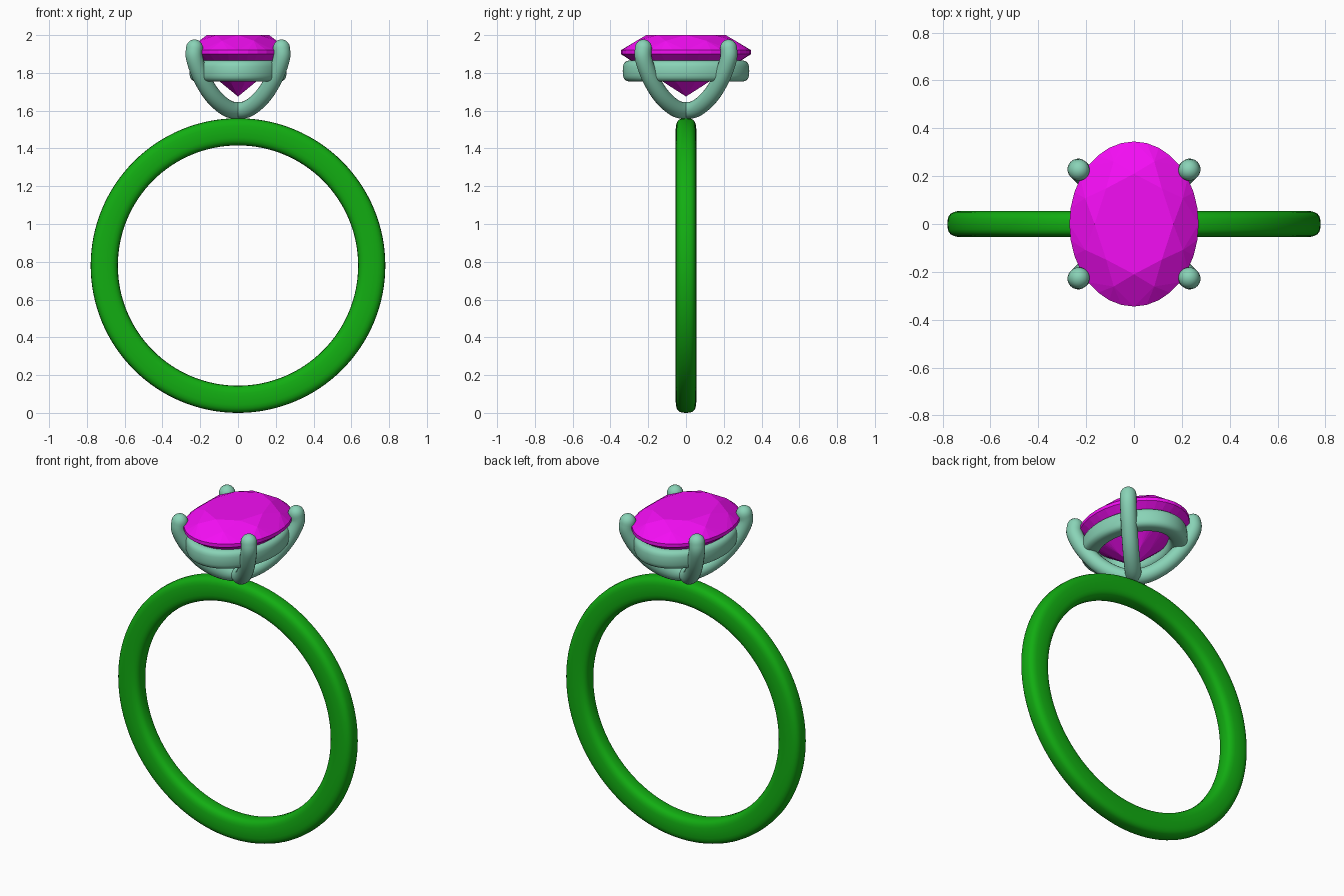
import bpy, bmesh
from math import sin, cos, pi, copysign
from mathutils import Vector, Matrix

if "Cube" in bpy.data.objects:
    bpy.data.objects.remove(bpy.data.objects["Cube"])


def material(name, rgb):
    m = bpy.data.materials.new(name)
    m.diffuse_color = (*rgb, 1)
    m.use_nodes = True
    m.node_tree.nodes["Principled BSDF"].inputs["Base Color"].default_value = m.diffuse_color
    return m


green = material("green", (0.006, 0.42, 0.006))
teal = material("teal", (0.25, 0.65, 0.47))
magenta = material("magenta", (0.9, 0.004, 0.9))


def finish(name, bm, mat, smooth=True):
    bmesh.ops.recalc_face_normals(bm, faces=bm.faces)
    me = bpy.data.meshes.new(name)
    bm.to_mesh(me)
    bm.free()
    for p in me.polygons:
        p.use_smooth = smooth
    me.materials.append(mat)
    ob = bpy.data.objects.new(name, me)
    bpy.context.collection.objects.link(ob)
    return ob


def oval_loop(name, a, b, half_w, half_h, power, n, mat, matrix):
    """Sweep a rounded-rectangle section round an ellipse with radii a and b."""
    bm = bmesh.new()
    rings = []
    for i in range(n):
        t = 2 * pi * i / n
        normal = Vector((b * cos(t), a * sin(t), 0)).normalized()
        ring = []
        for j in range(24):
            u = 2 * pi * j / 24
            r = half_w * copysign(abs(cos(u)) ** power, cos(u))
            h = half_h * copysign(abs(sin(u)) ** power, sin(u))
            p = Vector((a * cos(t), b * sin(t), h)) + normal * r
            ring.append(bm.verts.new(matrix @ p))
        rings.append(ring)
    for i in range(n):
        r0, r1 = rings[i], rings[(i + 1) % n]
        for j in range(24):
            k = (j + 1) % 24
            bm.faces.new((r0[j], r0[k], r1[k], r1[j]))
    return finish(name, bm, mat)


# Finger band and oval rail below the stone
oval_loop("band", 0.708, 0.708, 0.072, 0.055, 0.65, 128, green,
          Matrix.Translation((0, 0, 0.78)) @ Matrix.Rotation(pi / 2, 4, 'X'))
oval_loop("rail", 0.207, 0.285, 0.05, 0.056, 0.65, 96, teal,
          Matrix.Translation((0, 0, 1.81)))

# Four curved prongs with rounded tips: fraction of spread, height
R = 0.045
path = [(0, 1.6), (0.2, 1.608), (0.42, 1.643), (0.62, 1.695), (0.8, 1.765),
        (0.92, 1.83), (0.99, 1.89), (0.98, 1.932)]


def prong(name, sx, sy):
    pts = [Vector((0.235 * sx * f, 0.23 * sy * f, z)) for f, z in path]
    side = Vector((-sy * 0.23, sx * 0.235, 0)).normalized()
    side = Vector((0, 0, 1)).cross(Vector((sx * 0.235, sy * 0.23, 0))).normalized()
    # Catmull-Rom smoothing of the path
    ext = [2 * pts[0] - pts[1]] + pts + [2 * pts[-1] - pts[-2]]
    line = []
    for i in range(len(pts) - 1):
        p0, p1, p2, p3 = ext[i:i + 4]
        for s in range(4):
            t = s / 4
            line.append(0.5 * (2 * p1 + (p2 - p0) * t + (2 * p0 - 5 * p1 + 4 * p2 - p3) * t * t
                               + (3 * p1 - p0 - 3 * p2 + p3) * t ** 3))
    line.append(pts[-1])
    # Stations: tube of constant radius, then a dome at the tip
    tip = (line[-1] - line[-2]).normalized()
    stations = [(p, R) for p in line]
    stations += [(line[-1] + tip * R * sin(a), R * cos(a)) for a in (0.3, 0.6, 0.9, 1.2, 1.45)]
    bm = bmesh.new()
    rings = []
    for i, (p, r) in enumerate(stations):
        d = (stations[min(i + 1, len(stations) - 1)][0] - stations[max(i - 1, 0)][0]).normalized()
        up = d.cross(side)
        rings.append([bm.verts.new(p + r * (side * cos(u) + up * sin(u)))
                      for u in [2 * pi * j / 20 for j in range(20)]])
    for r0, r1 in zip(rings, rings[1:]):
        for j in range(20):
            k = (j + 1) % 20
            bm.faces.new((r0[j], r0[k], r1[k], r1[j]))
    bm.faces.new(rings[0])
    bm.faces.new(rings[-1])
    finish(name, bm, teal)


for label, sx, sy in (("front_left", -1, -1), ("front_right", 1, -1),
                      ("back_left", -1, 1), ("back_right", 1, 1)):
    prong(label + "_prong", sx, sy)

# Oval brilliant-cut stone: table, stars, kites, girdle, pavilion
bm = bmesh.new()


def gem_vert(r, step, z):
    a = 2 * pi * step / 32
    return bm.verts.new((0.27 * r * cos(a), 0.345 * r * sin(a), z))


table = [gem_vert(0.61, 4 * k, 2.0) for k in range(8)]
crown = [gem_vert(0.82, 4 * k + 2, 1.97) for k in range(8)]
upper = [gem_vert(1, i, 1.92) for i in range(32)]
lower = [gem_vert(1, i, 1.9) for i in range(32)]
pavil = [gem_vert(0.3, 4 * k + 2, 1.736) for k in range(8)]
culet = bm.verts.new((0, 0, 1.675))
bm.faces.new(table)
for i in range(32):
    j = (i + 1) % 32
    bm.faces.new((upper[i], lower[i], lower[j], upper[j]))
    bm.faces.new((crown[i // 4], upper[i], upper[j]))
    bm.faces.new((pavil[i // 4], lower[j], lower[i]))
for k in range(8):
    bm.faces.new((table[k], crown[k], table[(k + 1) % 8]))
    bm.faces.new((table[k], crown[k - 1], upper[4 * k], crown[k]))
    bm.faces.new((culet, pavil[k], lower[4 * k], pavil[k - 1]))
finish("gemstone", bm, magenta, smooth=False)
